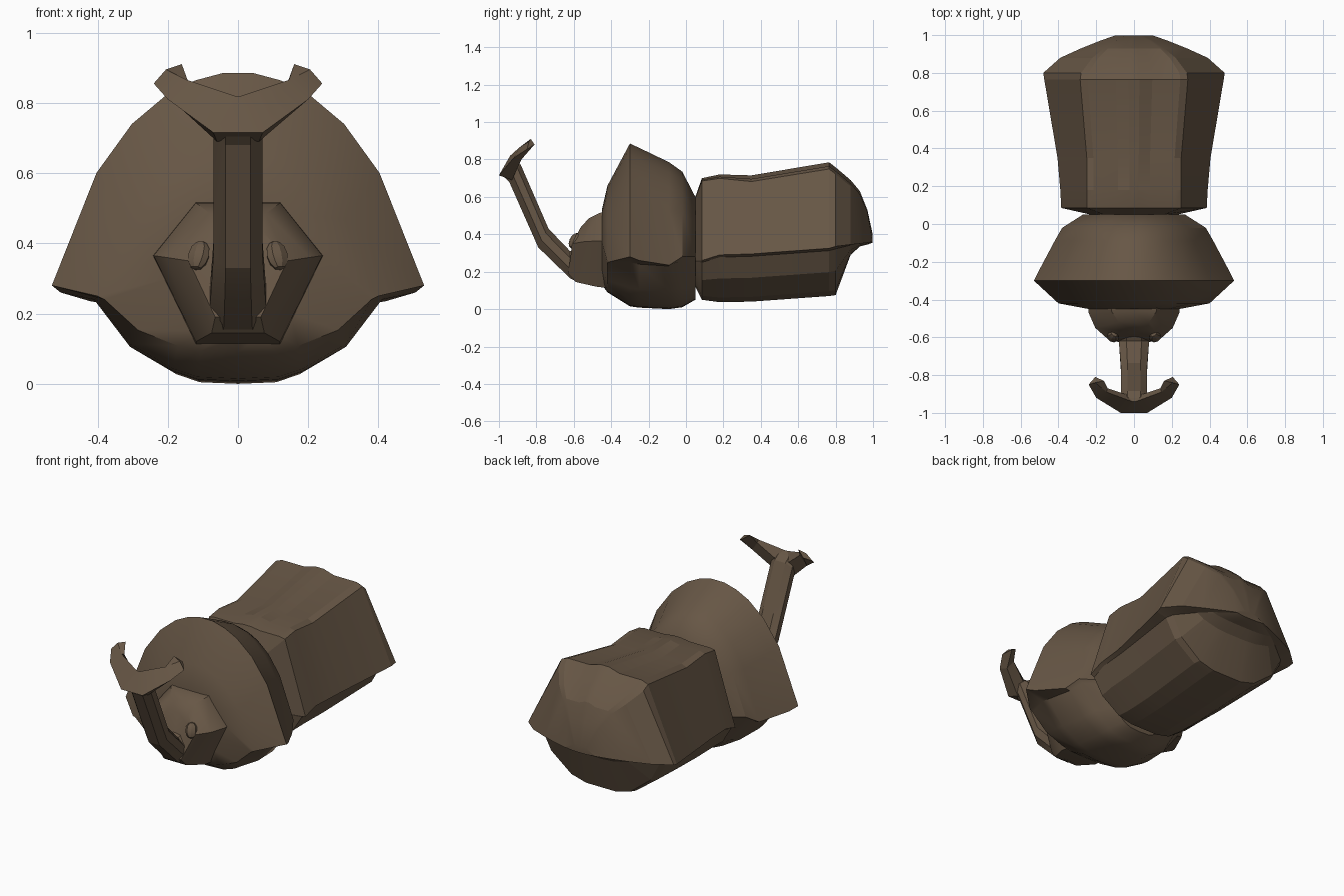
import bpy, bmesh, math

if "Cube" in bpy.data.objects:
    bpy.data.objects.remove(bpy.data.objects["Cube"])

brown = bpy.data.materials.new("brown_shell")
brown.diffuse_color = (0.135, 0.094, 0.06, 1)
brown.use_nodes = True
brown.node_tree.nodes["Principled BSDF"].inputs["Base Color"].default_value = brown.diffuse_color


def finish(ob, angle=30):
    ob.data.materials.append(brown)
    bpy.ops.object.select_all(action='DESELECT')
    ob.select_set(True)
    bpy.context.view_layer.objects.active = ob
    bpy.ops.object.shade_smooth_by_angle(angle=math.radians(angle))


def loft(name, rings, angle=30):
    """Skin closed rings of points and cap both ends."""
    bm = bmesh.new()
    vs = [[bm.verts.new(p) for p in r] for r in rings]
    n = len(vs[0])
    for a, b in zip(vs, vs[1:]):
        for i in range(n):
            j = (i + 1) % n
            bm.faces.new((a[i], a[j], b[j], b[i]))
    bm.faces.new(vs[0])
    bm.faces.new(vs[-1])
    bmesh.ops.recalc_face_normals(bm, faces=bm.faces)
    me = bpy.data.meshes.new(name)
    bm.to_mesh(me)
    bm.free()
    ob = bpy.data.objects.new(name, me)
    bpy.context.collection.objects.link(ob)
    finish(ob, angle)


def mirrored(half):
    """Half ring running from x=0 to x=0 -> full ring."""
    return half + [(-x, y, z) for x, y, z in half[-2:0:-1]]


# thorax: flared shield over a rounded underside
SHIELD = [(0, 1), (.08, 1), (.23, .965), (.38, .90), (.57, .76), (.76, .53), (1, 0)]
UNDER = [(1, 1), (.75, .42), (.45, .12), (.28, .02), (0, 0)]


def thorax_ring(y, w, zt, zr, u, zu, zb):
    top = [(a * w, y, zr + b * (zt - zr)) for a, b in SHIELD]
    low = [(a * u, y, zb + b * (zu - zb)) for a, b in UNDER]
    return mirrored(top + low)


loft("thorax", [thorax_ring(*s) for s in [
    (-.45, .24, .53, .36, .20, .30, .13),
    (-.42, .40, .66, .25, .38, .24, .09),
    (-.30, .53, .885, .28, .41, .25, .015),
    (-.25, .505, .862, .26, .41, .24, .008),
    (-.09, .42, .785, .235, .39, .23, 0),
    (-.02, .38, .735, .28, .36, .26, .01),
    (.05, .27, .60, .28, .25, .26, .05)]], 35)


# abdomen: stepped wing cases over a belly, tapering to a rear tip
def abdomen_ring(y, w, t, zt, zr, u, zb, g):
    d = zr - zb
    back = [(0, 0), (.1, 0), (.34, .85), (.86, .85), (1, 1.5)]
    belly = [(1, .05), (.84, .5), (.5, .9), (.25, 1), (0, 1)]
    return mirrored([(a * t, y, zt - b * g) for a, b in back] + [(w, y, zr)]
                    + [(a * u, y, zr - b * d) for a, b in belly])


loft("abdomen", [abdomen_ring(*s) for s in [
    (.05, .23, .16, .60, .26, .22, .12, .005),
    (.085, .385, .25, .70, .26, .36, .05, .01),
    (.18, .39, .25, .72, .29, .37, .037, .014),
    (.35, .405, .25, .715, .295, .38, .04, .022),
    (.765, .475, .285, .785, .325, .41, .07, .024),
    (.80, .48, .28, .758, .335, .39, .075, .024),
    (.88, .39, .22, .69, .345, .28, .29, .022),
    (.93, .28, .16, .63, .35, .21, .335, .018),
    (.97, .18, .10, .53, .355, .14, .345, .012),
    (.998, .10, .04, .40, .36, .08, .355, .004)]], 14)


# head: faceted hexagonal muzzle
def head_ring(*pts):
    (_, ya, za), _, (_, yc, zc) = pts
    return mirrored([(0, ya, za), *pts, (0, yc, zc)])


loft("head", [
    head_ring((.12, -.40, .52), (.245, -.40, .365), (.12, -.40, .11)),
    head_ring((.12, -.46, .515), (.24, -.47, .365), (.12, -.48, .12)),
    head_ring((.08, -.52, .485), (.205, -.55, .36), (.075, -.59, .145)),
    head_ring((.07, -.565, .435), (.14, -.608, .35), (.065, -.63, .19))])


# horn shaft: chamfered section following front and back edges
def horn_ring(w, fy, fz, by, bz):
    def mix(t):
        return fy + t * (by - fy), fz + t * (bz - fz)
    return mirrored([(0, *mix(0)), (w * .5, *mix(0)), (w, *mix(.35)),
                     (w, *mix(.75)), (w * .5, *mix(1)), (0, *mix(1))])


loft("horn", [horn_ring(*s) for s in [
    (.09, -.57, .14, -.52, .36),
    (.08, -.62, .165, -.62, .31),
    (.07, -.79, .33, -.735, .43),
    (.07, -.945, .68, -.885, .775),
    (.07, -.985, .72, -.92, .80)]], 20)

# horn fork: swept from one tip to the other
ARM = [[(.07, -1.0, .715), (.01, -.94, .82), (.05, -.90, .78), (.06, -.93, .69)],
       [(.20, -.92, .81), (.145, -.89, .865), (.14, -.87, .855), (.18, -.88, .80)],
       [(.24, -.85, .855), (.205, -.84, .895), (.16, -.83, .91), (.205, -.81, .88)]]
loft("horn_fork", [[(-x, y, z) for x, y, z in r] for r in ARM[::-1]] + ARM, 20)

# eyes
for side, s in (("left", -1), ("right", 1)):
    bpy.ops.mesh.primitive_uv_sphere_add(segments=8, ring_count=6, radius=1,
                                         location=(s * .112, -.597, .365))
    eye = bpy.context.object
    eye.name = side + "_eye"
    eye.scale = (.034, .024, .045)
    eye.rotation_euler = (math.radians(-25), 0, s * math.radians(30))
    finish(eye)
